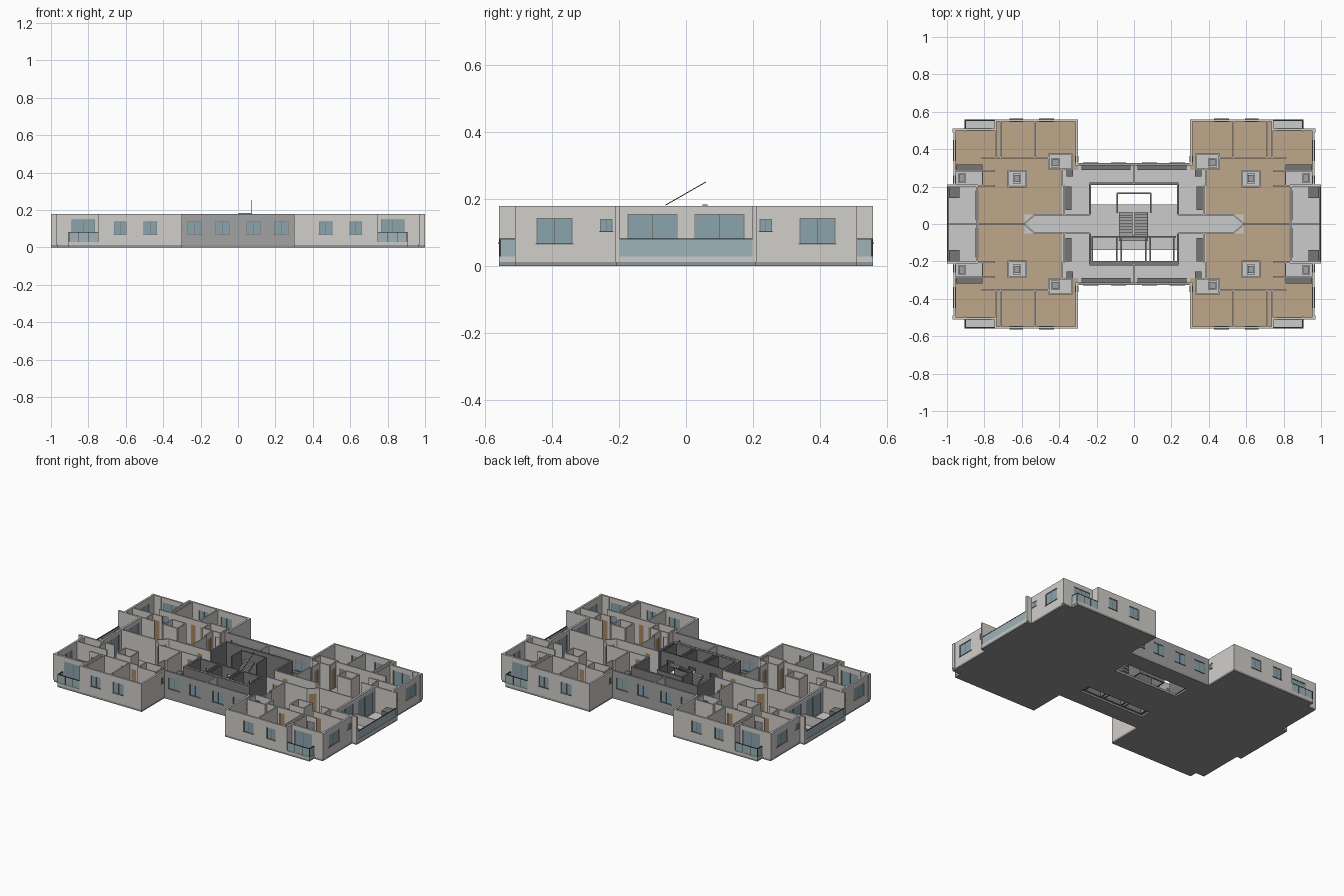
import bpy, bmesh, math
from mathutils import Vector

if "Cube" in bpy.data.objects:
    bpy.data.objects.remove(bpy.data.objects["Cube"])

COL = {
    "light": (0.64, 0.62, 0.59), "grey": (0.36, 0.36, 0.36), "core": (0.2, 0.2, 0.21),
    "wood": (0.52, 0.39, 0.26), "tile": (0.58, 0.57, 0.56), "slab": (0.3, 0.3, 0.3),
    "glass": (0.26, 0.37, 0.42), "rail": (0.35, 0.45, 0.48), "dark": (0.06, 0.06, 0.06),
    "door": (0.4, 0.24, 0.12), "unit": (0.18, 0.18, 0.18), "white": (0.75, 0.75, 0.75),
}
parts = {}
ALL = [(1, 1), (-1, 1), (1, -1), (-1, -1)]
ONE = [(1, 1)]
H, F = 0.18, 0.015          # wall top, floor level


def prism(part, pts, z0, z1):
    """Vertical prism from an outline, collected under a part name."""
    bm = parts.setdefault(part, bmesh.new())
    lo = [bm.verts.new((x, y, z0)) for x, y in pts]
    hi = [bm.verts.new((x, y, z1)) for x, y in pts]
    bm.faces.new(lo[::-1])
    bm.faces.new(hi)
    n = len(pts)
    for i in range(n):
        bm.faces.new((lo[i], lo[(i + 1) % n], hi[(i + 1) % n], hi[i]))


def box(part, x0, x1, y0, y1, z0, z1, signs=ALL):
    for sx, sy in signs:
        prism(part, [(sx * x, sy * y) for x, y in ((x0, y0), (x1, y0), (x1, y1), (x0, y1))], z0, z1)


def wall(part, p, q, openings=(), th=0.008, signs=ALL, z0=F - 0.003, z1=H):
    """Wall from p to q; openings are (kind, start, end, sill, head) along its main axis."""
    p, q = Vector(p), Vector(q)
    k = 0 if abs(q.x - p.x) >= abs(q.y - p.y) else 1
    n = Vector((p.y - q.y, q.x - p.x)).normalized()
    if signs is ALL:
        if p.y == q.y == 0:
            signs = [(1, 1), (-1, 1)]
        elif p.x == q.x == 0:
            signs = [(1, 1), (1, -1)]

    def seg(name, a, b, za, zb, t):
        if b - a < 1e-4 or zb - za < 1e-4:
            return
        A = p.lerp(q, (a - p[k]) / (q[k] - p[k]))
        B = p.lerp(q, (b - p[k]) / (q[k] - p[k]))
        o = n * t / 2
        for sx, sy in signs:
            prism(name, [(sx * v.x, sy * v.y) for v in (A - o, B - o, B + o, A + o)], za, zb)

    pos = p[k]
    for kind, a, b, s, h in sorted(openings, key=lambda o: o[1]):
        seg(part, pos, a, z0, z1, th)
        seg(part, a, b, z0, s, th)
        seg(part, a, b, h, z1, th)
        if kind == "d":
            seg("door_leaves", a, b, s, h, 0.004)
        elif kind == "w":
            seg("window_glass", a, b, s, h, 0.003)
            f = 0.0025
            for u in (a, (a + b - f) / 2, b - f):
                seg("window_frames", u, u + f, s, h, 0.006)
            seg("window_frames", a, b, h - f, h, 0.006)
            seg("window_frames", a - 0.003, b + 0.003, s - 0.003, s, th + 0.006)
        pos = b
    seg(part, pos, q[k], z0, z1, th)


def rail(p, q):
    """Glass balustrade with curb, top rail and posts."""
    wall("balcony_curb", p, q, th=0.008, z0=F, z1=0.028)
    wall("balcony_glass", p, q, th=0.003, z0=0.028, z1=0.08)
    wall("balcony_handrail", p, q, th=0.006, z0=0.079, z1=0.082)
    p, q = Vector(p), Vector(q)
    n = max(1, round((q - p).length / 0.05))
    for i in range(n + 1):
        c = p.lerp(q, i / n)
        box("balcony_handrail", c.x - .0012, c.x + .0012, c.y - .0025, c.y + .0025, 0.028, 0.08)


# Base slab, repeated in four quadrants, plus lift lobby
for r in ((.3, .905, 0, .56), (.905, .966, 0, .511), (.966, 1, 0, .21), (0, .3, .21, .326), (.235, .3, 0, .21)):
    box("base_slab", *r, 0, 0.012)
box("base_slab", -.235, .235, -.14, .105, 0, 0.012, ONE)

# Floor finishes
for r in ((.385, .84, .0, .29), (.3, .74, .29, .55), (.74, .955, .29, .5)):
    box("timber_floor", *r, 0.011, 0.0145)
for r in ((0, .385, .215, .29), (0, .3, .29, .32), (.235, .385, 0, .215), (.385, .585, 0, .05), (.84, 1, 0, .205),
          (.74, .905, .505, .56), (.81, .96, .205, .29), (.575, .675, .205, .29), (.33, .455, .295, .37)):
    box("tiled_floor", *r, 0.011, 0.0155)
box("tiled_floor", -.235, .235, -.14, .105, 0.011, 0.0155, ONE)

# Outer walls with windows
E = "outer_walls"
wall(E, (.3, .554), (.746, .554), [("w", .432, .505, .07, .14), ("w", .597, .663, .07, .14)], .012)
wall(E, (.306, .314), (.306, .554), [("w", .335, .36, .105, .14)], .012)
wall(E, (.74, .505), (.74, .56), th=.012)
wall(E, (.74, .505), (.966, .505), [("w", .765, .89, .02, .15)], .012)
wall(E, (.96, .2), (.96, .511), [("w", .22, .257, .105, .14), ("w", .34, .447, .067, .143)], .012)
wall(E, (.835, .205), (1, .205), th=.012)
wall(E, (.84, 0), (.84, .205), [("w", .025, .175, .02, .155)], .012)
box(E, .953, .97, .49, .511, 0.012, H)
box(E, .9, .908, .495, .505, 0.012, H)
wall("kitchen_facade", (0, .32), (.306, .32), [("w", .045, .12, .07, .14), ("w", .193, .27, .07, .14)], .012)

# Apartment partitions
P = "partition_walls"
D = (F, .145)
wall(P, (.455, .355), (.815, .355), [("d", .48, .515, *D), ("d", .55, .585, *D), ("n", .75, .8, *D)])
wall(P, (.53, .355), (.53, .554))
wall(P, (.713, .355), (.713, .554))
wall(P, (.74, .355), (.74, .505))
wall(P, (.742, .285), (.96, .285), [("d", .76, .8, *D)])
wall(P, (.81, .205), (.81, .285), [("d", .225, .26, *D)])
wall(P, (.742, .205), (.84, .205))
wall(P, (.575, .2), (.675, .2))
wall(P, (.575, .285), (.675, .285), [("d", .585, .617, *D)])
for x in (.575, .671):
    wall(P, (x, .2), (x, .285))
wall(P, (.33, .372), (.459, .372))
wall(P, (.33, .292), (.455, .292), [("n", .335, .365, *D)])
wall(P, (.455, .292), (.455, .372), [("d", .305, .34, *D)])
wall(P, (.33, .292), (.33, .372))
wall(P, (.385, .205), (.385, .292), [("d", .23, .27, *D)])
wall(P, (.372, .05), (.372, .205))
wall(P, (0, .215), (0, .32))
wall(P, (.59, 0), (.84, 0))
wall(P, (.84, 0), (.995, 0), z1=.08)

# Pointed entrance corridors
wall("corridor_walls", (.235, .05), (.532, .05), [("d", .29, .325, *D)])
wall("corridor_walls", (.53, .05), (.588, 0), [("d", .54, .573, *D)])

# Stair and lift core
C = "core_walls"
wall(C, (0, .215), (.239, .215), th=.012)
wall(C, (.235, .05), (.235, .215), th=.012)
wall(C, (-.09, .165), (.09, .165), th=.008, signs=ONE)
for x in (-.09, .09):
    wall(C, (x, .06), (x, .165), th=.008, signs=ONE)
wall(C, (-.225, -.068), (.225, -.068),
     [("n", -.18, -.13, F, .13), ("n", -.025, .025, F, .13), ("n", .13, .18, F, .13)], .01, ONE)
wall(C, (-.235, -.203), (.235, -.203), th=.01, signs=ONE)
for x in (-.222, -.092, -.067, .062, .087, .212):
    wall(C, (x, -.203), (x, -.068), th=.008, signs=ONE)

# Half-turn stair: left flight up to the front, right flight up to the back
N = 8
for i in range(N):
    t = .125 / N
    z = F + (i + 1) * .0105
    box("stair_steps", -.08, -.008, .065 - (i + 1) * t, .065 - i * t, z - .014, z, ONE)
    z += .085
    box("stair_steps", .004, .075, -.06 + i * t, -.06 + (i + 1) * t, z - .014, z, ONE)
box("stair_steps", -.08, .075, -.09, -.06, .088, .1, ONE)

# Sloping stair handrail
bm = parts["stair_handrail"] = bmesh.new()
w = [[bm.verts.new((x, y, z + d)) for y, z, d in ((-.062, .18, 0), (.06, .25, 0), (.06, .25, .003), (-.062, .18, .003))]
     for x in (.073, .076)]
bm.faces.new(w[0])
bm.faces.new(w[1])
for i in range(4):
    j = (i + 1) % 4
    bm.faces.new((w[0][i], w[0][j], w[1][j], w[1][i]))

# Balcony balustrades
rail((.996, 0), (.996, .2))
rail((.746, .556), (.905, .556))
rail((.903, .511), (.903, .556))

# Counters, cabinets and bathroom fixtures
for r in ((.02, .28, .288, .314), (.335, .367, .075, .2), (.81, .953, .289, .318), (.325, .362, .255, .288)):
    box("counters", *r, F, .065)
box("balcony_cabinets", .932, .99, .14, .198, F, .07)
for x, y in ((.92, .245), (.625, .243), (.42, .328)):
    box("bath_plinths", x - .022, x + .022, y - .026, y + .026, F, .03)
    box("bath_basins", x - .015, x + .015, y - .019, y + .019, .03, .05)

# Turn the collected parts into objects
MAT = {
    "base_slab": "slab", "timber_floor": "wood", "tiled_floor": "tile", "outer_walls": "light",
    "kitchen_facade": "grey", "partition_walls": "light", "corridor_walls": "light", "core_walls": "core",
    "window_glass": "glass", "window_frames": "unit", "door_leaves": "door", "balcony_glass": "rail",
    "balcony_curb": "tile", "balcony_handrail": "dark", "stair_steps": "grey", "stair_handrail": "dark",
    "counters": "unit", "balcony_cabinets": "unit", "bath_plinths": "white", "bath_basins": "grey",
}
mats = {}
for name, rgb in COL.items():
    mats[name] = bpy.data.materials.new(name)
    mats[name].diffuse_color = (*rgb, 1)
for name, bm in parts.items():
    bmesh.ops.recalc_face_normals(bm, faces=bm.faces)
    me = bpy.data.meshes.new(name)
    bm.to_mesh(me)
    bm.free()
    me.materials.append(mats[MAT[name]])
    bpy.context.collection.objects.link(bpy.data.objects.new(name, me))

for m in bpy.data.materials:
    if m.users and not m.is_grease_pencil:
        m.use_nodes = True
        m.node_tree.nodes["Principled BSDF"].inputs["Base Color"].default_value = m.diffuse_color
